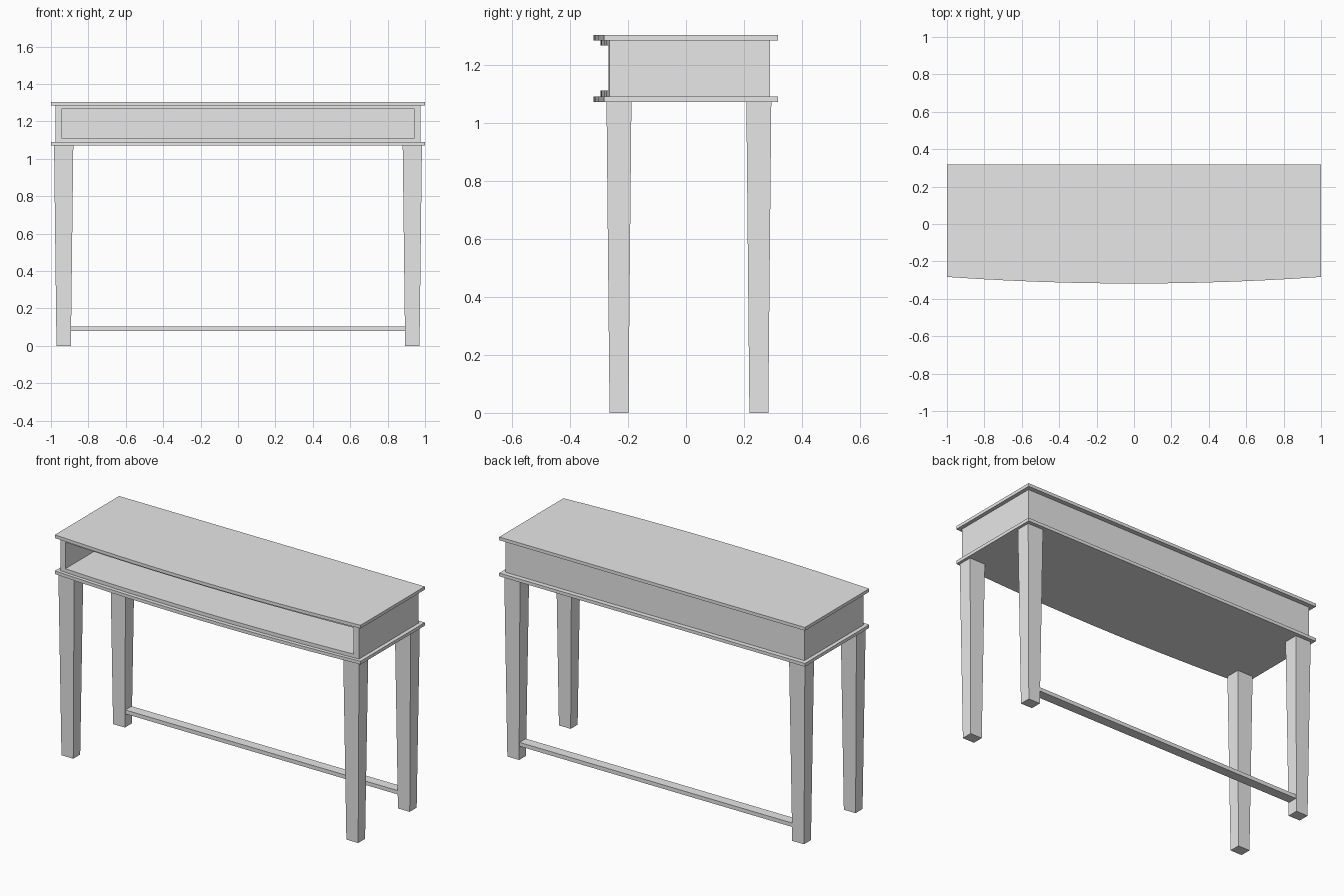
import bpy, bmesh

if "Cube" in bpy.data.objects:
    bpy.data.objects.remove(bpy.data.objects["Cube"])

grey = bpy.data.materials.new("plain_grey")
grey.diffuse_color = (0.8, 0.8, 0.8, 1)
grey.use_nodes = True
grey.node_tree.nodes["Principled BSDF"].inputs["Base Color"].default_value = grey.diffuse_color


def finish(name, bm):
    bmesh.ops.recalc_face_normals(bm, faces=bm.faces)
    mesh = bpy.data.meshes.new(name)
    bm.to_mesh(mesh)
    bm.free()
    mesh.materials.append(grey)
    obj = bpy.data.objects.new(name, mesh)
    bpy.context.collection.objects.link(obj)
    return obj


def slab(name, x0, x1, front, back, z0, z1, bow=0.0, steps=12):
    """Upright prism whose front edge bows forward by `bow` at x = 0."""
    bm = bmesh.new()
    n = steps if bow else 1
    xs = [x0 + (x1 - x0) * i / n for i in range(n + 1)]
    outline = [(x, front - bow * (1 - x * x)) for x in xs]
    outline += [(x1, back), (x0, back)]
    face = bm.faces.new([bm.verts.new((x, y, z0)) for x, y in outline])
    top = bmesh.ops.extrude_face_region(bm, geom=[face])["geom"]
    verts = [v for v in top if isinstance(v, bmesh.types.BMVert)]
    bmesh.ops.translate(bm, verts=verts, vec=(0, 0, z1 - z0))
    return finish(name, bm)


def leg(name, x, y):
    """Square-cut leg that narrows towards the floor."""
    bm = bmesh.new()
    bmesh.ops.create_cube(bm, size=1)
    for v in bm.verts:
        up = v.co.z > 0
        v.co.x = x + v.co.x * (0.103 if up else 0.077)
        v.co.y = y + v.co.y * (0.086 if up else 0.065)
        v.co.z = 1.075 if up else 0
    return finish(name, bm)


# Overhanging bowed boards above and below the compartment
slab("table_top", -1, 1, -0.283, 0.317, 1.284, 1.303, 0.035)
slab("lower_board", -1, 1, -0.283, 0.317, 1.071, 1.09, 0.035)

# Open-fronted compartment
slab("compartment_floor", -0.977, 0.977, -0.263, 0.289, 1.09, 1.111, 0.031)
slab("compartment_ceiling", -0.977, 0.977, -0.263, 0.289, 1.267, 1.284, 0.031)
slab("compartment_back", -0.943, 0.943, 0.259, 0.289, 1.111, 1.267)
for side, x0, x1 in (("left", -0.977, -0.943), ("right", 0.943, 0.977)):
    slab("compartment_side_" + side, x0, x1, -0.263, 0.289, 1.111, 1.267, 0.031, 2)

# Four tapered legs
for side, sx in (("left", -1), ("right", 1)):
    leg("front_leg_" + side, sx * 0.932, -0.231)
    leg("back_leg_" + side, sx * 0.932, 0.251)

# Stretcher joining the back legs
slab("back_stretcher", -0.893, 0.893, 0.222, 0.28, 0.08, 0.103)
